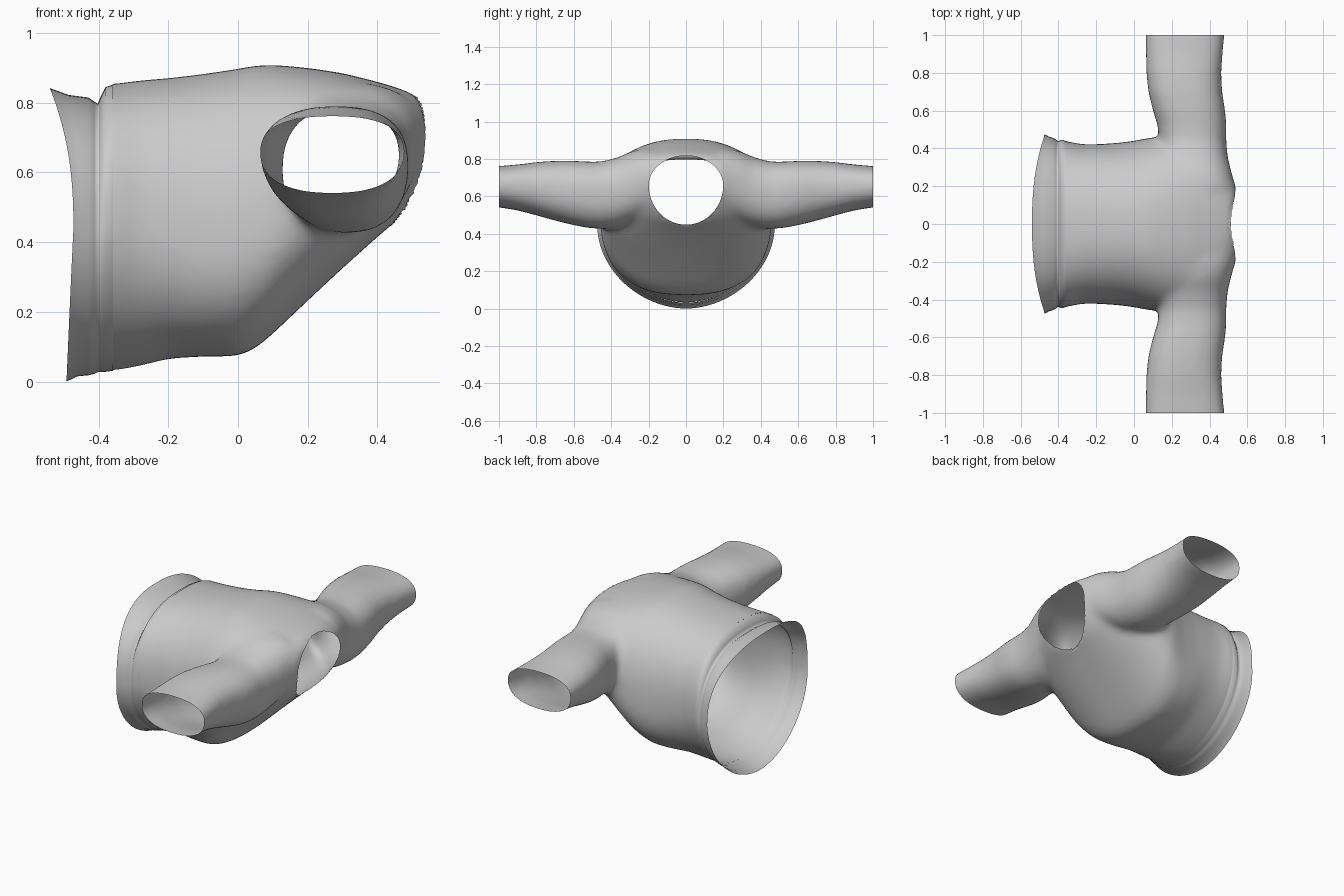
import bpy, bmesh, math
from mathutils import Vector

if "Cube" in bpy.data.objects:
    bpy.data.objects.remove(bpy.data.objects["Cube"])

N = 96


def section(a0, a1, b0, b1, mid=0.5, n=2.3, n_low=None):
    """Egg-like superellipse; mid is the height fraction of the widest line."""
    ca, ra, cb = (a0 + a1) / 2, (a1 - a0) / 2, b0 + (b1 - b0) * mid
    pts = []
    for i in range(N):
        t = 2 * math.pi * i / N
        c, s = math.cos(t), math.sin(t)
        rb = b1 - cb if s > 0 else cb - b0
        e = 2 / (n if s > 0 else n_low or n)
        pts.append((ca + ra * math.copysign(abs(c) ** e, c),
                    cb + rb * math.copysign(abs(s) ** e, s)))
    return pts


def loft(bm, rings, caps=True):
    vs = [[bm.verts.new(p) for p in r] for r in rings]
    for a, b in zip(vs, vs[1:]):
        for i in range(N):
            j = (i + 1) % N
            bm.faces.new((a[i], a[j], b[j], b[i]))
    if caps:
        bm.faces.new(vs[0][::-1])
        bm.faces.new(vs[-1])


def make_object(name, bm):
    me = bpy.data.meshes.new(name)
    bmesh.ops.recalc_face_normals(bm, faces=bm.faces)
    bm.to_mesh(me)
    bm.free()
    me.shade_smooth()
    ob = bpy.data.objects.new(name, me)
    bpy.context.collection.objects.link(ob)
    return ob


def torso_ring(x, w, zb, zt):
    """Pointed egg at the waist, rounder at the chest."""
    k = min(max((-.1 - x) / .26, 0), 1)
    mid = .42 + .1 * k + max(x - .1, 0) * .35
    return [Vector((x, y, z))
            for y, z in section(-w, w, zb, zt, mid, 2.4, 2.4 - .5 * k)]


bm = bmesh.new()
# Torso: x, half width, bottom, top
torso = [(-0.5, .44, .03, .853), (-0.36, .44, .03, .853), (-0.28, .422, .045, .864),
         (-0.2, .422, .066, .87), (-0.1, .428, .072, .882), (0, .44, .072, .897),
         (.05, .45, .095, .907), (.1, .46, .137, .909), (.2, .46, .232, .90),
         (.3, .45, .325, .885), (.4, .40, .415, .86), (.46, .33, .465, .842),
         (.505, .26, .515, .825), (.54, .21, .58, .79)]
loft(bm, [torso_ring(*r) for r in torso])

# Sleeves: one mirrored run through the shoulders: y, x range, z range
half = [(0, .10, .48, .54, .82), (.2, .10, .535, .50, .86), (.28, .11, .515, .465, .845),
        (.36, .125, .495, .435, .81), (.45, .135, .488, .425, .785),
        (.52, .125, .49, .43, .785), (.6, .10, .483, .445, .79), (.7, .075, .467, .47, .79),
        (.8, .065, .462, .498, .783), (.9, .062, .47, .525, .77), (1.08, .06, .487, .553, .755)]
run = [(-r[0], *r[1:]) for r in half[:0:-1]] + half
loft(bm, [[Vector((x, y, z)) for x, z in section(*r, mid=.55, n=2.4)]
          for y, *r in run])
shirt = make_object("shirt_body", bm)

# Fuse the volumes into one flowing surface
mod = shirt.modifiers.new("fuse", 'REMESH')
mod.mode = 'VOXEL'
mod.voxel_size = 0.014
dg = bpy.context.evaluated_depsgraph_get()
fused = bpy.data.meshes.new_from_object(shirt.evaluated_get(dg))
shirt.modifiers.clear()

bm = bmesh.new()
bm.from_mesh(fused)
for _ in range(14):
    bmesh.ops.smooth_vert(bm, verts=bm.verts, factor=.5,
                          use_axis_x=True, use_axis_y=True, use_axis_z=True)

# Open the cuffs and the waist
for co, no in (((0, 1, 0), (0, 1, 0)), ((0, -1, 0), (0, -1, 0)), ((-.36, 0, 0), (-1, 0, 0))):
    bmesh.ops.bisect_plane(bm, geom=bm.verts[:] + bm.edges[:] + bm.faces[:],
                           plane_co=co, plane_no=no, clear_outer=True)


# Neck hole
def neck(p):
    dz = p.z - .66
    return math.hypot(p.y / .199, dz / (.157 if dz > 0 else .212))


def in_front(p):
    return p.x > .36 and abs(p.y) < .3


hole = [f for f in bm.faces if in_front(f.calc_center_median())
        and neck(f.calc_center_median()) < 1]
bmesh.ops.delete(bm, geom=hole, context='FACES')
for v in bm.verts:
    if v.is_boundary and in_front(v.co):
        k = neck(v.co)
        v.co.y /= k
        v.co.z = .66 + (v.co.z - .66) / k
bm.to_mesh(shirt.data)
bm.free()
shirt.data.shade_smooth()

# Hem: gathered seam and flared edge that bows inward at the sides
bm = bmesh.new()
rings = [torso_ring(*r) for r in ((-.358, .438, .031, .852), (-.38, .446, .028, .845),
                                  (-.395, .442, .027, .815), (-.402, .438, .027, .797),
                                  (-.412, .446, .022, .803), (-.43, .456, .018, .815))]
for f, w, b, t in ((.5, .463, .015, .822), (1, .474, .0, .842)):
    ring = torso_ring(-.43, w, b, t)
    for i, p in enumerate(ring):
        s = math.sin(2 * math.pi * i / N)
        edge = -.472 - (.068 * s * s if s > 0 else -.02 * s)
        p.x += (edge + .43) * f
    rings.append(ring)
loft(bm, rings, caps=False)
make_object("hem_band", bm)
